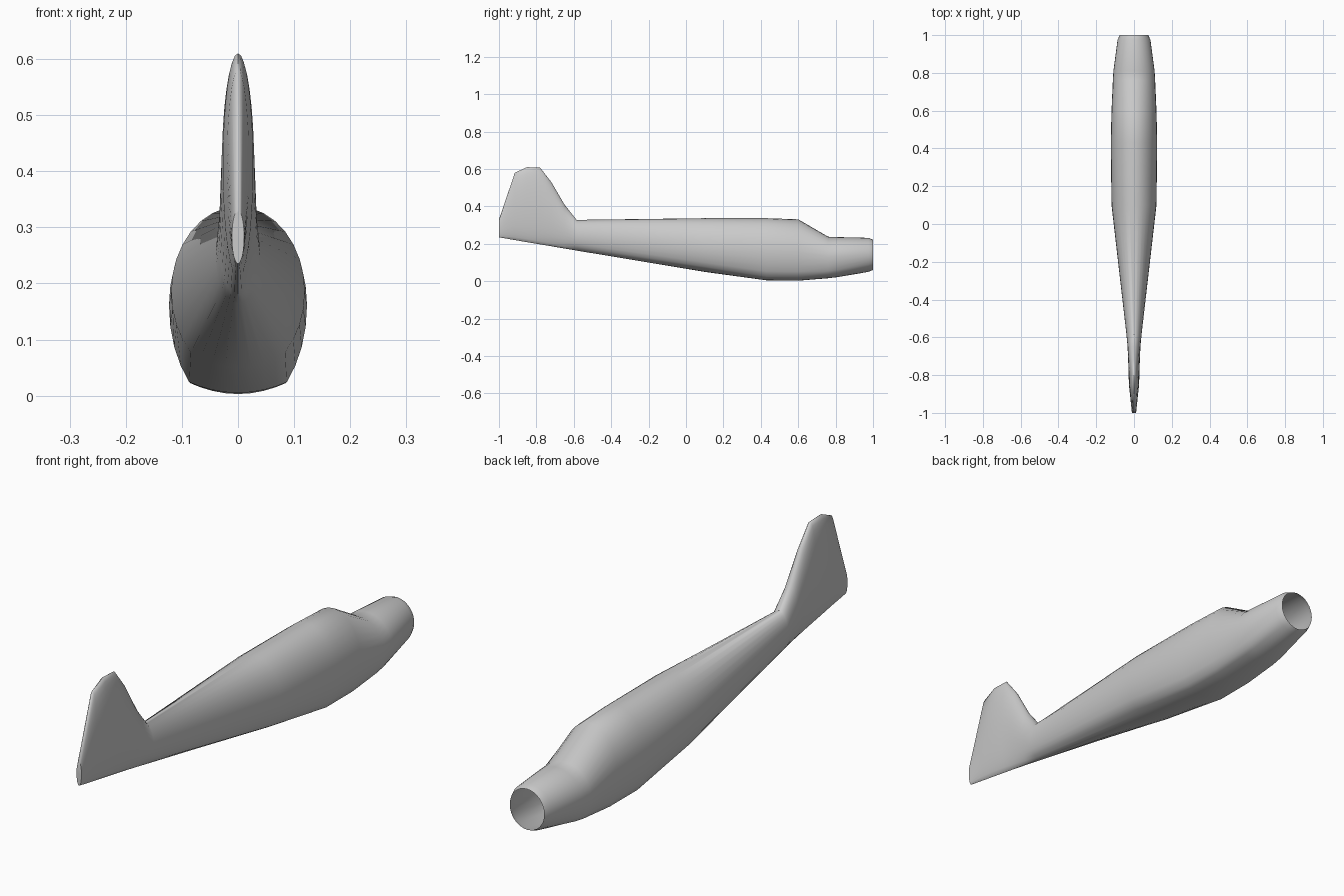
import bpy, bmesh
from math import sin, cos, pi, radians

cube = bpy.data.objects.get("Cube")
if cube:
    bpy.data.objects.remove(cube, do_unlink=True)

# One plain grey paint
grey = bpy.data.materials.new("plain_grey")
grey.use_nodes = True
colour = (0.6, 0.6, 0.6, 1)
grey.diffuse_color = colour
grey.node_tree.nodes["Principled BSDF"].inputs["Base Color"].default_value = colour

SIDES = 32


def section(y, bottom, top, half_width, middle, fullness):
    """Closed ring: elliptical top, sides that run down to a flatter belly."""
    height = top - bottom
    centre = bottom + middle * height
    low, high = centre - bottom, top - centre
    belly = low * (1 - fullness * sin(pi / 4))
    ring = []
    for i in range(SIDES):
        t = 2 * pi * i / SIDES
        x, s = half_width * cos(t), sin(t)
        if s >= 0:
            z = centre + high * s
        elif s > -sin(pi / 4) - 0.001:
            z = centre + low * fullness * s
        else:
            z = bottom + belly * 2 * cos(t) ** 2
        ring.append((x, y, z))
    return ring


# Stations from the tail fin to the nose:
# y, bottom, top, half width, height of widest point, belly fullness
stations = [
    (-1.0, .235, .33, .011, .5, 1),
    (-.915, .22, .58, .02, .5, 1),
    (-.85, .209, .61, .027, .5, 1),
    (-.78, .197, .607, .029, .5, 1),
    (-.72, .187, .53, .031, .5, 1),
    (-.65, .175, .41, .034, .5, 1),
    (-.585, .164, .328, .04, .5, 1),
    (.1, .05, .337, .119, .47, 1.12),
    (.43, .005, .337, .123, .47, 1.24),
    (.6, .003, .331, .119, .47, 1.24),
    (.76, .016, .238, .112, .52, 1.2),
    (.81, .022, .236, .109, .52, 1.17),
    (.975, .05, .232, .087, .5, 1),
    (1.0, .06, .222, .076, .5, 1),
]

# Fuselage and fin as one lofted shell, closed at the tail, open at the nose
bm = bmesh.new()
rings = [[bm.verts.new(p) for p in section(*s)] for s in stations]
for a, b in zip(rings, rings[1:]):
    for i in range(SIDES):
        j = (i + 1) % SIDES
        bm.faces.new((a[i], a[j], b[j], b[i]))
bm.faces.new(rings[0])
bmesh.ops.recalc_face_normals(bm, faces=bm.faces)

mesh = bpy.data.meshes.new("fuselage")
bm.to_mesh(mesh)
bm.free()
mesh.materials.append(grey)
fuselage = bpy.data.objects.new("fuselage", mesh)
bpy.context.collection.objects.link(fuselage)

# Smooth skin with a crisp tail end and nose lip
bpy.ops.object.select_all(action="DESELECT")
fuselage.select_set(True)
bpy.context.view_layer.objects.active = fuselage
bpy.ops.object.shade_smooth_by_angle(angle=radians(50))
